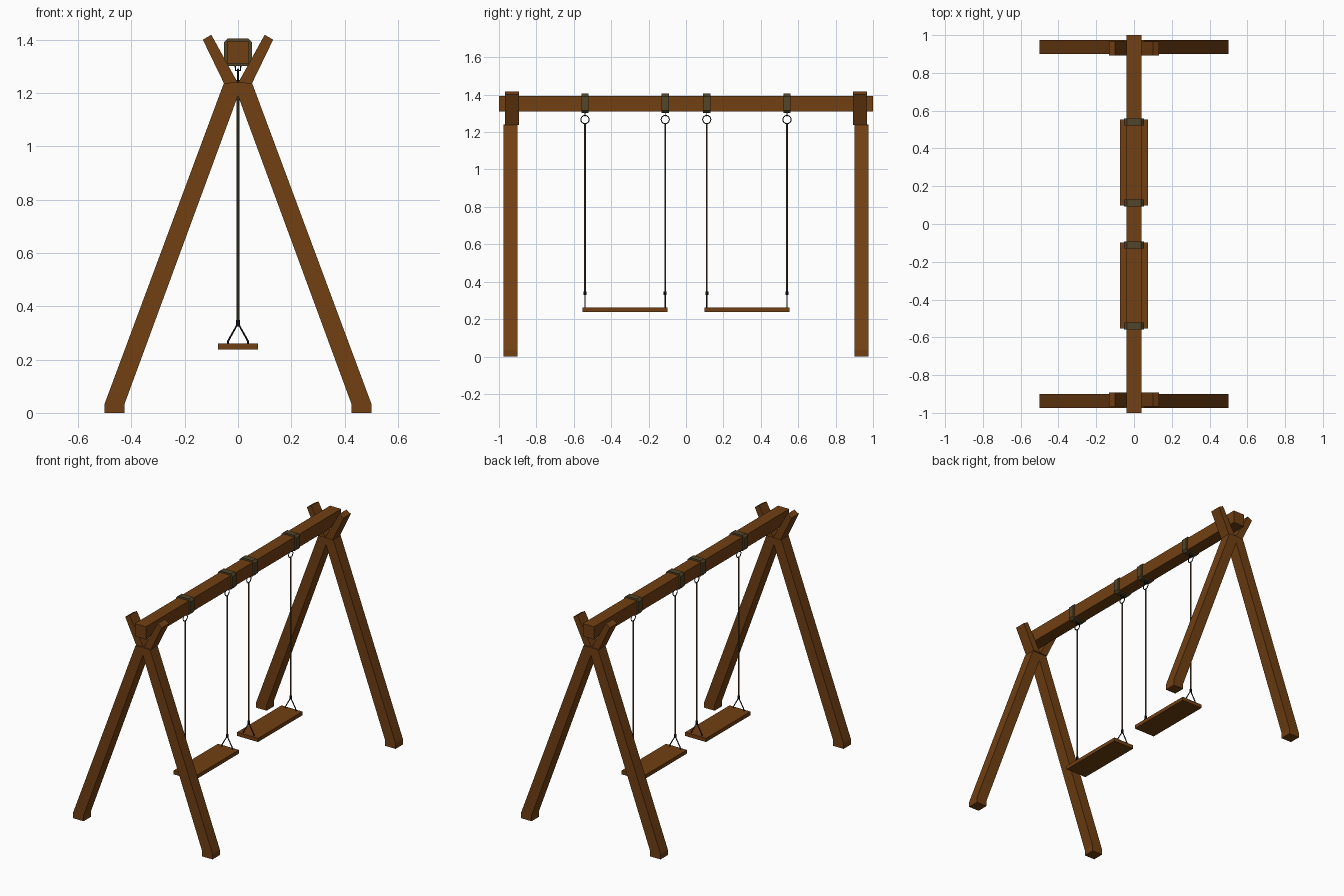
import bpy, bmesh, math
from mathutils import Vector

if "Cube" in bpy.data.objects:
    bpy.data.objects.remove(bpy.data.objects["Cube"])


def material(name, rgb):
    m = bpy.data.materials.new(name)
    m.diffuse_color = (*rgb, 1)
    m.use_nodes = True
    m.node_tree.nodes["Principled BSDF"].inputs["Base Color"].default_value = m.diffuse_color
    return m


wood = material("brown wood", (0.165, 0.050, 0.0065))
olive = material("olive rope", (0.085, 0.060, 0.022))
iron = material("black iron", (0.008, 0.008, 0.008))


def finish(bm, name, mat, smooth=False):
    bmesh.ops.recalc_face_normals(bm, faces=bm.faces[:])
    me = bpy.data.meshes.new(name)
    for f in bm.faces:
        f.smooth = smooth
    bm.to_mesh(me)
    bm.free()
    me.materials.append(mat)
    ob = bpy.data.objects.new(name, me)
    bpy.context.collection.objects.link(ob)
    return ob


def extrude_profile(name, pts, y0, y1, mat):
    """Extrude an x-z outline from y0 to y1."""
    bm = bmesh.new()
    face = bm.faces.new([bm.verts.new((x, y0, z)) for x, z in pts])
    new = bmesh.ops.extrude_face_region(bm, geom=[face])["geom"]
    for v in new:
        if isinstance(v, bmesh.types.BMVert):
            v.co.y = y1
    return finish(bm, name, mat)


def box(name, lo, hi, mat):
    pts = [(lo[0], lo[2]), (hi[0], lo[2]), (hi[0], hi[2]), (lo[0], hi[2])]
    return extrude_profile(name, pts, lo[1], hi[1], mat)


def rod(name, a, b, r, mat, sides=8):
    a, b = Vector(a), Vector(b)
    bm = bmesh.new()
    bmesh.ops.create_cone(bm, cap_ends=True, segments=sides, radius1=r, radius2=r, depth=(b - a).length)
    rot = (b - a).to_track_quat('Z', 'Y').to_matrix()
    for v in bm.verts:
        v.co = rot @ v.co + (a + b) / 2
    return finish(bm, name, mat)


def wire(name, pts, r, mat, closed=False):
    """Round tube along a path."""
    cu = bpy.data.curves.new(name, 'CURVE')
    cu.dimensions = '3D'
    cu.bevel_depth = r
    cu.bevel_resolution = 1
    cu.use_fill_caps = True
    sp = cu.splines.new('POLY')
    sp.points.add(len(pts) - 1)
    for p, co in zip(sp.points, pts):
        p.co = (*co, 1)
    sp.use_cyclic_u = closed
    cu.materials.append(mat)
    ob = bpy.data.objects.new(name, cu)
    bpy.context.collection.objects.link(ob)
    return ob


# A-frame legs with splayed prongs holding the beam
leg = [(-0.5, 0), (-0.425, 0), (-0.425, 0.035), (0, 1.19), (0, 1.24), (-0.053, 1.237), (-0.5, 0.035)]
prong = [(-0.053, 1.237), (0, 1.237), (-0.1, 1.418), (-0.132, 1.40)]
for end, ys in (("front", -1), ("back", 1)):
    for side, xs in (("left", 1), ("right", -1)):
        extrude_profile(f"{end}_{side}_leg", [(x * xs, z) for x, z in leg],
                        ys * 0.9, ys * 0.975, wood)
        extrude_profile(f"{end}_{side}_prong", [(x * xs, z) for x, z in prong],
                        ys * 0.893, ys * 0.967, wood)

# Top beam
box("top_beam", (-0.04, -1, 1.311), (0.04, 1, 1.394), wood)

# Octagonal strap outline around the beam
w, c, z0, z1 = 0.052, 0.014, 1.302, 1.405
strap = [(-w, z0 + c), (-w + c, z0), (w - c, z0), (w, z0 + c),
         (w, z1 - c), (w - c, z1), (-w + c, z1), (-w, z1 - c)]

for i, ys in enumerate((-1, 1), 1):
    # Seat
    a, b = sorted((ys * 0.098, ys * 0.553))
    box(f"seat_{i}", (-0.075, a, 0.237), (0.075, b, 0.261), wood)
    for j, yd in enumerate((0.111, 0.54), 1):
        y = ys * yd
        n = f"{i}_{j}"
        extrude_profile(f"beam_strap_{n}", strap, y - 0.019, y + 0.019, olive)
        # Eye under the beam and hanging ring
        wire(f"eye_{n}", [(-0.01, y, 1.305), (-0.01, y, 1.284), (0.01, y, 1.284), (0.01, y, 1.305)],
             0.0025, iron)
        wire(f"ring_{n}", [(0, y + 0.022 * math.cos(t * math.pi / 8), 1.267 + 0.022 * math.sin(t * math.pi / 8))
                           for t in range(16)], 0.003, iron, True)
        # Rope and its end knot
        rod(f"rope_{n}", (0, y, 0.335), (0, y, 1.248), 0.005, olive)
        rod(f"knot_{n}", (0, y, 0.328), (0, y, 0.348), 0.008, iron)
        # Triangular hanger holding the seat
        wire(f"hanger_{n}", [(-0.037, y, 0.25), (-0.037, y, 0.27), (-0.005, y, 0.327),
                             (0.005, y, 0.327), (0.037, y, 0.27), (0.037, y, 0.25)], 0.0035, iron)
